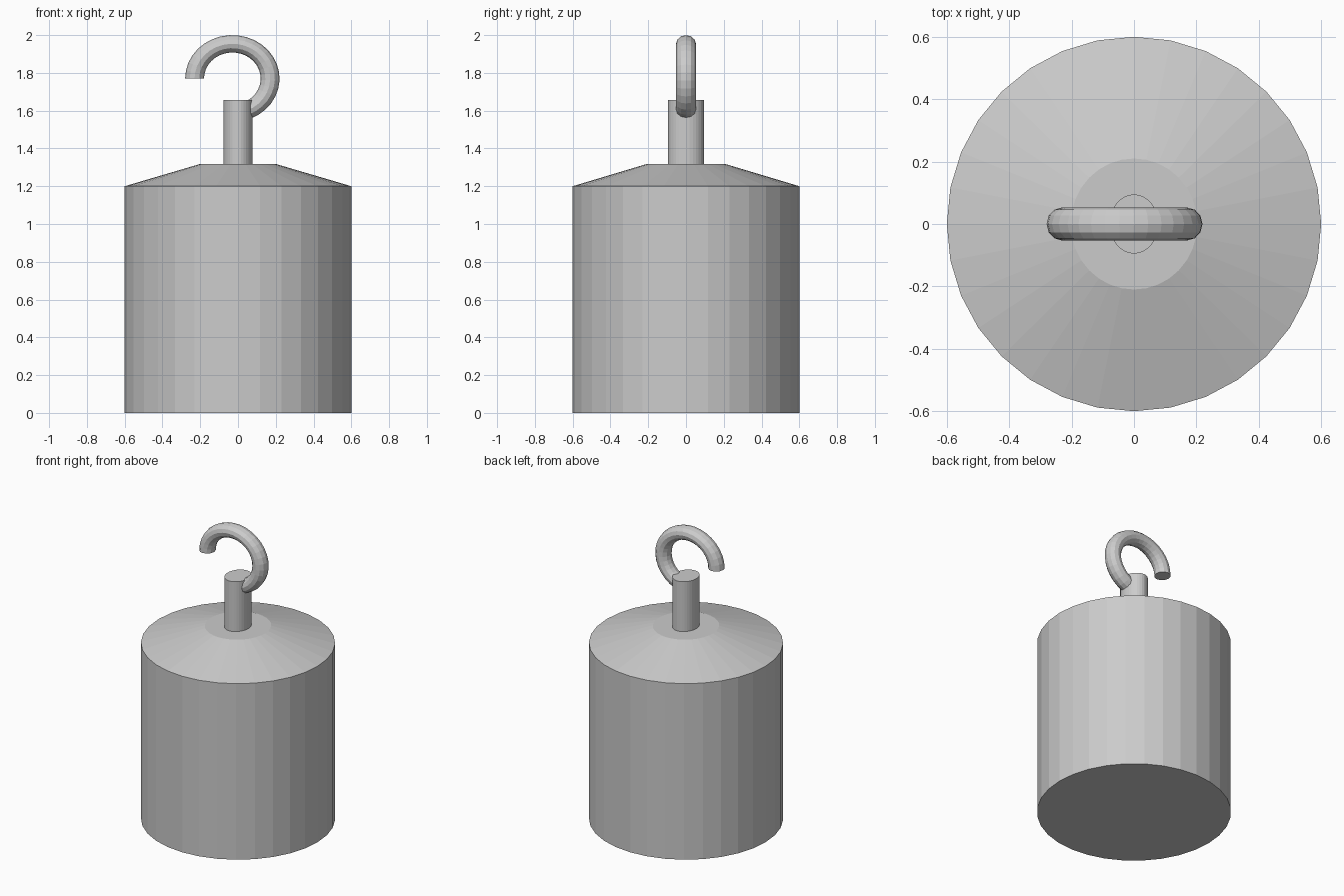
import bpy, bmesh
from math import sin, cos, tau, radians

if "Cube" in bpy.data.objects:
    bpy.data.objects.remove(bpy.data.objects["Cube"])


def loft(name, rings):
    """Skin a list of equal-sized point rings and cap both ends, flat shaded."""
    bm = bmesh.new()
    loops = [[bm.verts.new(p) for p in ring] for ring in rings]
    n = len(loops[0])
    for a, b in zip(loops, loops[1:]):
        for i in range(n):
            j = (i + 1) % n
            bm.faces.new((a[i], a[j], b[j], b[i]))
    bm.faces.new(loops[0])
    bm.faces.new(loops[-1])
    bmesh.ops.recalc_face_normals(bm, faces=bm.faces)
    mesh = bpy.data.meshes.new(name)
    bm.to_mesh(mesh)
    bm.free()
    obj = bpy.data.objects.new(name, mesh)
    bpy.context.collection.objects.link(obj)
    return obj


def ring(rx, ry, z, n=32):
    return [(rx * cos(tau * i / n), ry * sin(tau * i / n), z) for i in range(n)]


# Cylindrical weight with sloped shoulder
loft("weight_body", [ring(0.6, 0.6, 0), ring(0.6, 0.6, 1.2), ring(0.203, 0.21, 1.317)])

# Slightly oval stem, sunk a little into the shoulder
loft("stem", [ring(0.078, 0.095, 1.30), ring(0.078, 0.095, 1.657)])

# Open hook: partial torus, squashed a little in height, its root inside the stem
CX, CZ, MAJOR, MINOR, SQUASH, SIDES, STEPS = -0.03, 1.77, 0.2, 0.05, 0.92, 12, 24
rings = []
for s in range(STEPS + 1):
    a = radians(-78 + (180 + 78) * s / STEPS)
    section = []
    for k in range(SIDES):
        t = tau * k / SIDES
        r = MAJOR + MINOR * cos(t)
        section.append((CX + r * cos(a), 0.053 * sin(t), CZ + SQUASH * r * sin(a)))
    rings.append(section)
loft("hook", rings)
